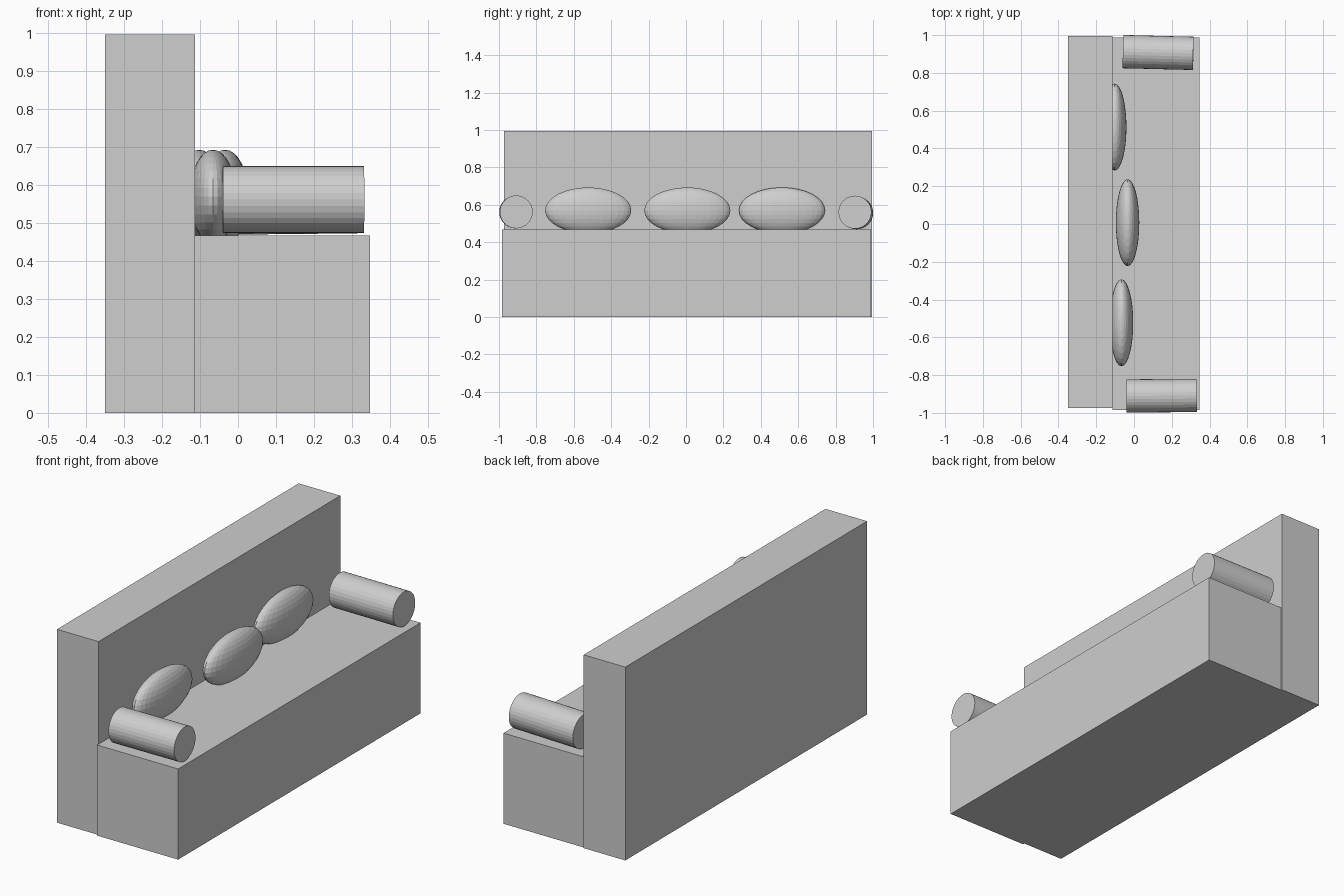
import bpy, math

if "Cube" in bpy.data.objects:
    bpy.data.objects.remove(bpy.data.objects["Cube"])

fabric = bpy.data.materials.new("grey fabric")
fabric.diffuse_color = (0.62, 0.62, 0.62, 1)
fabric.use_nodes = True
fabric.node_tree.nodes["Principled BSDF"].inputs["Base Color"].default_value = fabric.diffuse_color


def finish(name):
    ob = bpy.context.object
    ob.name = name
    ob.data.materials.append(fabric)
    return ob


def box(name, lo, hi):
    mid = [(a + b) / 2 for a, b in zip(lo, hi)]
    bpy.ops.mesh.primitive_cube_add(size=1, location=mid)
    ob = finish(name)
    ob.scale = [b - a for a, b in zip(lo, hi)]
    return ob


def bolster(name, loc, pitch, yaw):
    bpy.ops.mesh.primitive_cylinder_add(
        vertices=32, radius=0.088, depth=0.372, location=loc,
        rotation=(0, math.pi / 2 + pitch, yaw))
    return finish(name)


def cushion(name, x, y):
    bpy.ops.mesh.primitive_uv_sphere_add(
        segments=32, ring_count=16, radius=1, location=(x, y, 0.57))
    ob = finish(name)
    ob.scale = (0.062, 0.23, 0.123)
    return ob


# Tall backrest and seat block
box("backrest", (-0.35, -0.974, 0), (-0.113, 0.994, 0.996))
box("seat", (-0.115, -0.984, 0), (0.348, 0.988, 0.467))

# Round armrest bolsters, laid slightly askew
bolster("armrest_near", (0.146, -0.909, 0.562), 0, 0.008)
bolster("armrest_far", (0.128, 0.908, 0.559), -0.01, -0.025)

# Oval cushions leaning on the backrest
for i, (x, y) in enumerate([(-0.066, -0.523), (-0.034, 0.007), (-0.102, 0.513)]):
    cushion(f"cushion_{i + 1}", x, y)
